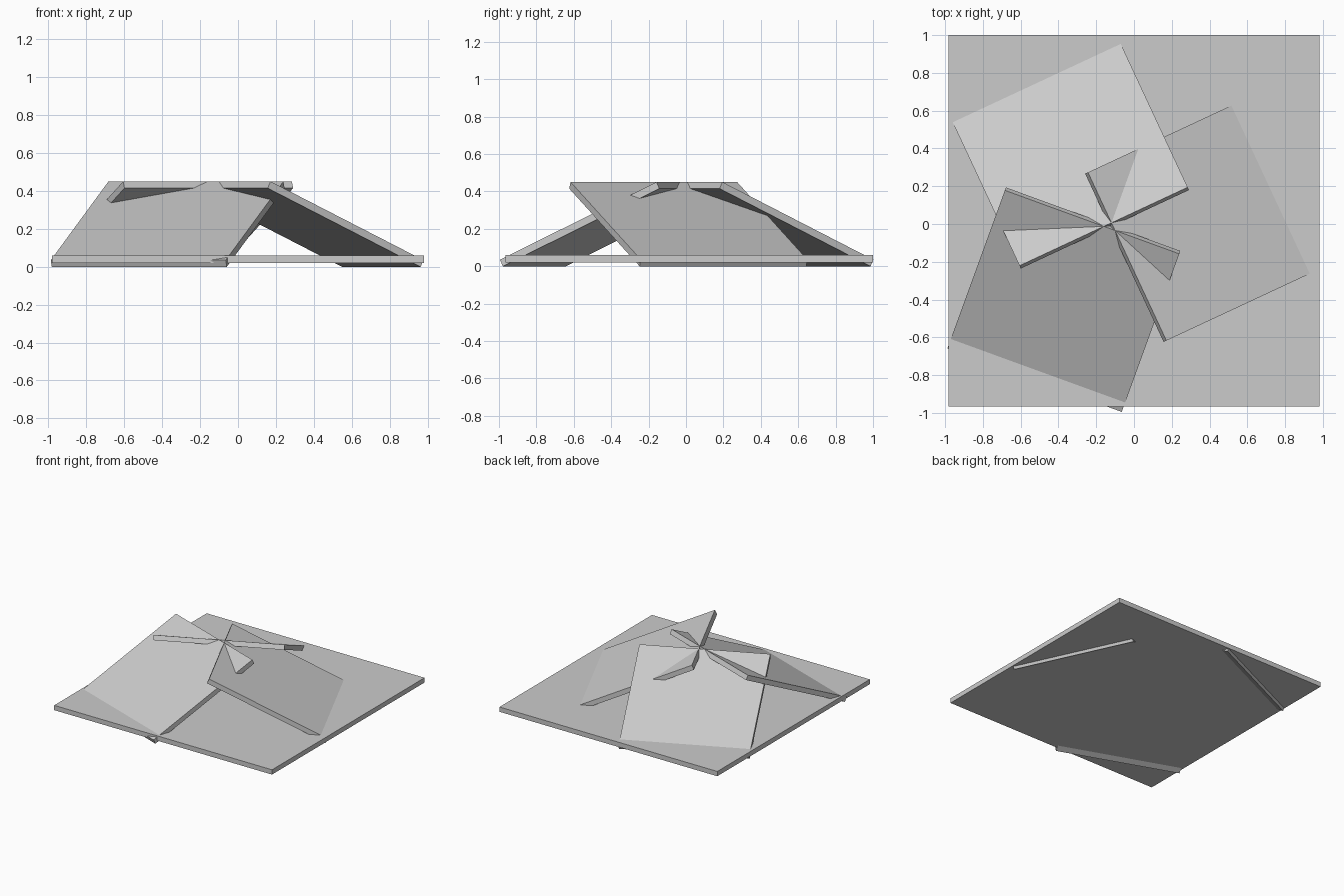
import bpy
from math import sin, cos, radians
from mathutils import Matrix, Vector

if "Cube" in bpy.data.objects:
    bpy.data.objects.remove(bpy.data.objects["Cube"])

SIDE, THICK, TILT = 0.9825, 0.039, radians(25)


def slab(name, size, matrix):
    bpy.ops.mesh.primitive_cube_add(size=1)
    ob = bpy.context.object
    ob.name = name
    ob.data.transform(matrix @ Matrix.Diagonal((*size, 1)))
    return ob


# flat square base
slab("base_plate", (1.965, 1.965, THICK), Matrix.Translation((0, 0.0175, 0.04)))

# square panels leaning inward and passing through one another:
# middle of the upper edge in plan, and compass direction of the uphill slope
panels = {
    "back_panel": (-0.161, -0.013, -65),
    "right_panel": (-0.036, -0.172, 205),
    "front_panel": (-0.222, 0.01, 70),
}
for name, (x, y, heading) in panels.items():
    rot = Matrix.Rotation(radians(heading - 90), 4, 'Z') @ Matrix.Rotation(TILT, 4, 'X')
    centre = Vector((x, y, 0.45)) + rot @ Vector((0, -SIDE / 2, -THICK / 2))
    slab(name, (SIDE, SIDE, THICK), Matrix.Translation(centre) @ rot)
